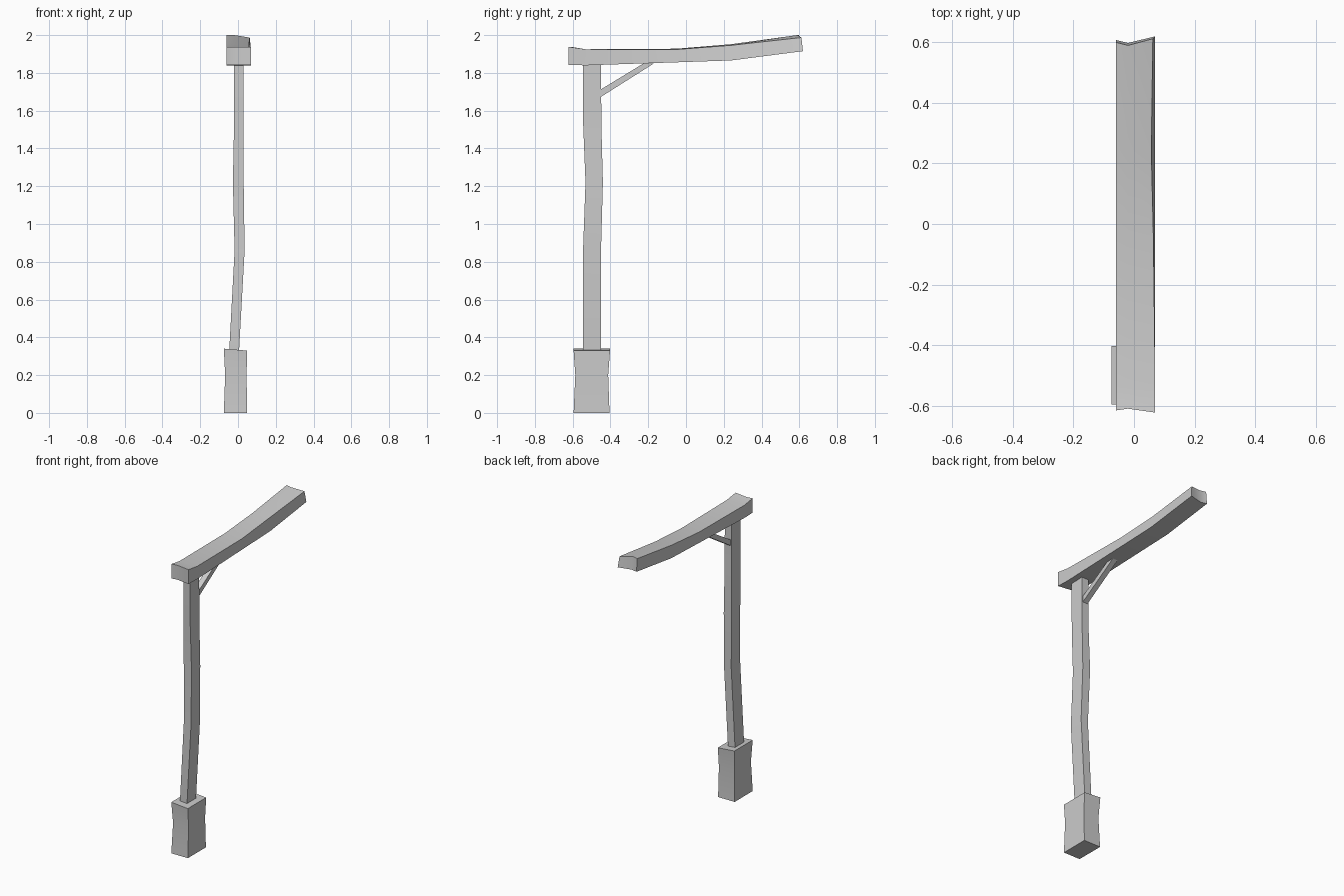
import bpy
import bmesh
import math

cube = bpy.data.objects.get("Cube")
if cube:
    bpy.data.objects.remove(cube, do_unlink=True)

grey = bpy.data.materials.new("plain_grey")
grey.use_nodes = True
colour = (0.6, 0.6, 0.6, 1)
grey.diffuse_color = colour
grey.node_tree.nodes["Principled BSDF"].inputs["Base Color"].default_value = colour


def loft(name, rings):
    """Join even-sided rings with quads; caps are split into quads across the ring."""
    bm = bmesh.new()
    loops = [[bm.verts.new(p) for p in ring] for ring in rings]
    n = len(loops[0])
    for a, b in zip(loops, loops[1:]):
        for i in range(n):
            j = (i + 1) % n
            bm.faces.new((a[i], a[j], b[j], b[i]))
    for end in (loops[0], loops[-1]):
        for i in range(n // 2 - 1):
            bm.faces.new((end[i], end[i + 1], end[n - 2 - i], end[n - 1 - i]))
    bmesh.ops.recalc_face_normals(bm, faces=bm.faces)
    mesh = bpy.data.meshes.new(name)
    bm.to_mesh(mesh)
    bm.free()
    mesh.materials.append(grey)
    obj = bpy.data.objects.new(name, mesh)
    bpy.context.collection.objects.link(obj)
    bpy.ops.object.select_all(action='DESELECT')
    obj.select_set(True)
    bpy.context.view_layer.objects.active = obj
    bpy.ops.object.shade_smooth_by_angle(angle=math.radians(30))
    return obj


def level_ring(x0, x1, y0, y1, z, drop=0):
    """Rectangle across an upright timber, lower on its +x side by drop."""
    return [(x0, y0, z), (x1, y0, z - drop), (x1, y1, z - drop), (x0, y1, z)]


# Waisted foot block
loft("foot_block", [
    level_ring(-0.075, 0.047, -0.595, -0.405, 0),
    level_ring(-0.068, 0.046, -0.586, -0.412, 0.2),
    level_ring(-0.075, 0.047, -0.595, -0.402, 0.34, 0.01),
])

# Crooked post
loft("post", [
    level_ring(-0.048, 0.004, -0.545, -0.45, 0.3),
    level_ring(-0.018, 0.035, -0.545, -0.45, 0.86),
    level_ring(-0.027, 0.03, -0.532, -0.44, 1.22),
    level_ring(-0.021, 0.029, -0.544, -0.448, 1.52),
    level_ring(-0.022, 0.029, -0.545, -0.45, 1.87),
])


def beam_ring(y, bottom, top, right_top, tilt=0, skew=0, dent=0, lean=0):
    """Six-point section, with a middle vertex that dents the beam ends."""
    return [(-0.06, y, bottom), (-0.02, y + dent, bottom), (0.07, y + skew, bottom),
            (right_top, y + skew - lean, top - tilt), (-0.02, y + dent - lean, top),
            (-0.06, y - lean, top)]


# Bent overhanging beam
loft("beam", [
    beam_ring(-0.615, 1.842, 1.938, 0.07, skew=-0.007, dent=0.006),
    beam_ring(-0.53, 1.84, 1.925, 0.07),
    beam_ring(-0.05, 1.856, 1.928, 0.064, 0.004),
    beam_ring(0.24, 1.866, 1.952, 0.057, 0.006),
    beam_ring(0.607, 1.915, 2.0, 0.062, 0.013, skew=0.012, dent=-0.01, lean=0.008),
])

# Slanted brace between post and beam
loft("brace", [
    [(-0.014, -0.455, 1.67), (0.022, -0.455, 1.67),
     (0.022, -0.455, 1.71), (-0.014, -0.455, 1.71)],
    [(-0.014, -0.17, 1.85), (0.022, -0.17, 1.85),
     (0.022, -0.225, 1.85), (-0.014, -0.225, 1.85)],
])
